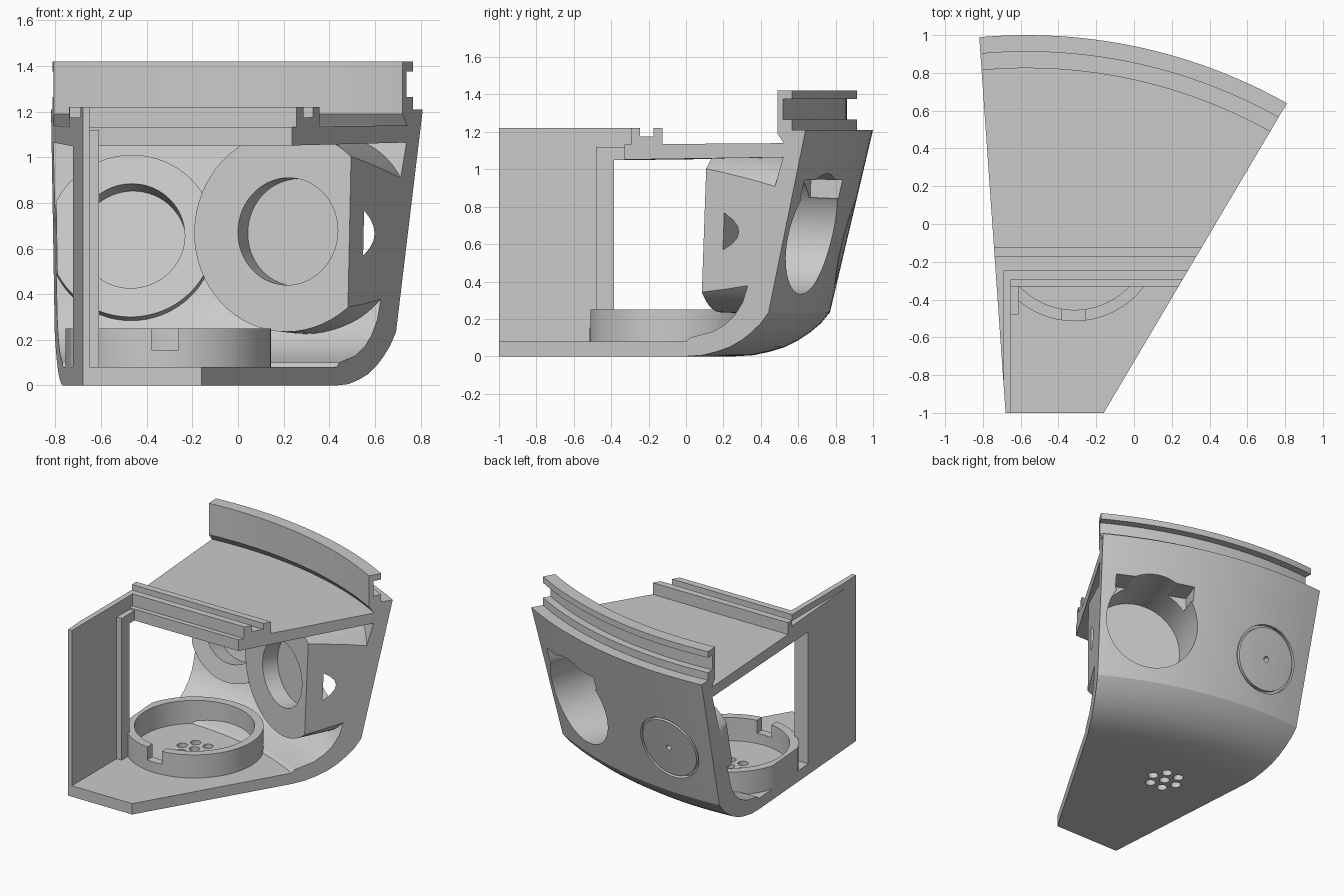
import bpy, bmesh
from math import sin, cos, radians, pi
from mathutils import Matrix, Vector

if "Cube" in bpy.data.objects:
    bpy.data.objects.remove(bpy.data.objects["Cube"], do_unlink=True)

grey = bpy.data.materials.new("matte grey")
grey.use_nodes = True
grey.diffuse_color = (0.59, 0.59, 0.59, 1)
grey.node_tree.nodes["Principled BSDF"].inputs["Base Color"].default_value = (0.59, 0.59, 0.59, 1)

CX, CY = -0.57, -1.82          # axis of the round housing
AXIS = Matrix.Translation((CX, CY, 0))


def finish(name, bm, matrix):
    bmesh.ops.remove_doubles(bm, verts=bm.verts, dist=1e-5)
    bmesh.ops.recalc_face_normals(bm, faces=bm.faces)
    if bm.calc_volume(signed=True) < 0:
        bmesh.ops.reverse_faces(bm, faces=bm.faces)
    bm.transform(matrix)
    me = bpy.data.meshes.new(name)
    bm.to_mesh(me)
    bm.free()
    me.materials.append(grey)
    ob = bpy.data.objects.new(name, me)
    bpy.context.collection.objects.link(ob)
    return ob


def spin(name, profile, matrix=AXIS, start=0, end=360, steps=64):
    """Revolve a closed (radius, height) outline about local z."""
    bm = bmesh.new()
    full = end - start == 360
    rings = []
    for i in range(steps if full else steps + 1):
        a = radians(start + (end - start) * i / steps)
        rings.append([bm.verts.new((r * sin(a), r * cos(a), z)) for r, z in profile])
    n = len(profile)
    for i in range(steps):
        a, b = rings[i], rings[(i + 1) % len(rings)]
        for j in range(n):
            k = (j + 1) % n
            if profile[j][0] + profile[k][0] > 0:
                quad = [a[j], a[k], b[k], b[j]]
                if profile[j][0] == 0:
                    quad = [a[j], a[k], b[k]]
                elif profile[k][0] == 0:
                    quad = [a[j], a[k], b[j]]
                bm.faces.new(quad)
    if not full:
        bm.faces.new(rings[0])
        bm.faces.new(rings[-1])
    loose = [v for v in bm.verts if not v.link_faces]
    bmesh.ops.delete(bm, geom=loose, context='VERTS')
    return finish(name, bm, matrix)


def sector(name, profile):
    return spin(name, profile, AXIS, -16, 44, 40)


def rod(name, radius, t0, t1, matrix, steps=64):
    return spin(name, [(0, t0), (radius, t0), (radius, t1), (0, t1)], matrix, steps=steps)


def prism(name, points, z0, z1, matrix=Matrix()):
    bm = bmesh.new()
    low = [bm.verts.new((x, y, z0)) for x, y in points]
    high = [bm.verts.new((x, y, z1)) for x, y in points]
    bm.faces.new(low)
    bm.faces.new(high)
    for i in range(len(points)):
        j = (i + 1) % len(points)
        bm.faces.new([low[i], low[j], high[j], high[i]])
    return finish(name, bm, matrix)


def block(name, x0, x1, y0, y1, z0, z1, matrix=Matrix()):
    return prism(name, [(x0, y0), (x1, y0), (x1, y1), (x0, y1)], z0, z1, matrix)


def cut(ob, cutter, operation='DIFFERENCE'):
    mod = ob.modifiers.new("cut", 'BOOLEAN')
    mod.operation, mod.solver, mod.object = operation, 'EXACT', cutter
    bpy.context.view_layer.objects.active = ob
    bpy.ops.object.modifier_apply(modifier=mod.name)


def along(point, direction):
    rot = Vector(direction).to_track_quat('Z', 'Y').to_matrix().to_4x4()
    return Matrix.Translation(point) @ rot


def wedge(name, front):
    def left(y): return -0.68 - (y + 1) * 0.07
    def right(y): return -0.16 + (y + 1) * 0.5915
    return prism(name, [(left(front), front), (right(front), front),
                        (right(1.3), 1.3), (left(1.3), 1.3)], -0.2, 1.7)


# Cutters: the whole wedge, the shorter deck wedge, and the inside of the hull
whole = wedge("wedge_cutter", -1)
deck_wedge = wedge("deck_cutter", -0.33)
hull = sector("hull_cutter", [(0.5, 0.03), (2.08, 0.03), (2.26, 0.05), (2.4, 0.11),
                              (2.56, 0.245), (2.78, 1.12), (0.5, 1.12)])

# Floor, curved wall and stepped rim as one revolved section
shell = sector("housing_shell", [
    (0.7, 0), (2.08, 0), (2.18, 0.006), (2.27, 0.025), (2.35, 0.05), (2.42, 0.085), (2.48, 0.125),
    (2.54, 0.175), (2.59, 0.235), (2.82, 1.21),
    (2.735, 1.21), (2.735, 1.265), (2.68, 1.265), (2.68, 1.375), (2.735, 1.375),
    (2.735, 1.42), (2.645, 1.42), (2.645, 1.19), (2.685, 1.14), (2.685, 1.08),
    (2.46, 0.38), (2.43, 0.29), (2.38, 0.22), (2.32, 0.17), (2.24, 0.13), (2.1, 0.1),
    (2.08, 0.08), (0.7, 0.08)])

# Large port: tube boss with a wider outer recess and two side notches
a = radians(21.3)
port = along((CX + 2.17 * sin(a), CY + 2.17 * cos(a), 0.675), (sin(a), cos(a), -0.04))
port_boss = rod("port_boss", 0.44, 0, 0.7, port)
port_cutters = [rod("port_hole_cutter", 0.235, -0.2, 0.3, port),
                rod("port_recess_cutter", 0.325, 0.12, 1, port),
                block("port_notch_cutter", -0.28, 0.28, 0.19, 0.29, 0.38, 1, port)]

# Small blind boss, with a ring groove and pin hole on the outside
a, tilt = radians(2.4), radians(13.3)
dial = along((CX + 2.676 * sin(a), CY + 2.676 * cos(a), 0.6),
             (sin(a) * cos(tilt), cos(a) * cos(tilt), -sin(tilt)))
dial_boss = rod("dial_boss", 0.365, -0.24, 0.1, dial)
dial_cutters = [rod("dial_recess_cutter", 0.235, -0.4, -0.1, dial),
                spin("dial_groove_cutter", [(0.222, -0.03), (0.24, -0.03), (0.24, 0.2), (0.222, 0.2)], dial),
                rod("dial_pin_cutter", 0.02, -0.06, 0.2, dial, 20)]

# Round socket on the floor with a front slot
SX, SY = -0.315, -0.055
socket = spin("floor_socket", [(0.4, 0.05), (0.46, 0.05), (0.46, 0.25), (0.4, 0.25)],
              Matrix.Translation((SX, SY, 0)))
slot = block("slot_cutter", -0.38, -0.26, -0.7, -0.3, 0.155, 0.4)

# Cluster of floor holes
spots = [(0, 0)] + [(0.1 * cos(i * pi / 3), 0.1 * sin(i * pi / 3)) for i in range(6)]
floor_cutters = [rod("floor_hole_cutter", 0.035, -0.1, 0.2,
                     Matrix.Translation((SX + x, SY + y, 0)), 20) for x, y in spots]

# Top deck with its two ribs
deck = sector("top_deck", [(1.2, 1.045), (2.72, 1.065), (2.72, 1.14), (1.2, 1.13)])
rib_base = block("rib_base", -1, 1, -0.295, -0.125, 1.06, 1.175)
front_rib = block("front_rib", -0.69, 1, -0.295, -0.245, 1.1, 1.22)
rear_rib = block("rear_rib", -1, 1, -0.175, -0.125, 1.1, 1.22)

# Side panel, its raised rib and the inner frame strip
panel = block("side_panel", -1, -0.65, -1.1, -0.385, 0.02, 1.175)
panel_top = block("panel_top", -1, -0.65, -0.4, -0.29, 1.05, 1.175)
panel_rib = block("panel_rib", -0.69, -0.65, -1.1, -0.25, 1.1, 1.22)
frame_strip = block("frame_strip", -0.66, -0.61, -0.48, -0.385, 0.05, 1.12)
frame_corner = block("frame_corner", -0.66, -0.61, -0.4, -0.32, 1.05, 1.12)

# Trim every part to the wedge, then open the holes
trimmed = [shell, port_boss, dial_boss, socket, rib_base, front_rib, rear_rib,
           panel, panel_top, panel_rib]
for boss in (port_boss, dial_boss):
    cut(boss, hull, 'INTERSECT')
for part in trimmed:
    cut(part, whole, 'INTERSECT')
cut(deck, deck_wedge, 'INTERSECT')
cut(socket, slot)
for part, cutters in ((shell, port_cutters + dial_cutters + floor_cutters),
                      (port_boss, port_cutters), (dial_boss, dial_cutters)):
    for c in cutters:
        cut(part, c)

for c in [whole, deck_wedge, hull, slot] + port_cutters + dial_cutters + floor_cutters:
    bpy.data.objects.remove(c, do_unlink=True)

bpy.ops.object.select_all(action='DESELECT')
for part in trimmed + [deck, frame_strip, frame_corner]:
    part.select_set(True)
bpy.context.view_layer.objects.active = shell
bpy.ops.object.shade_smooth_by_angle(angle=radians(25))
